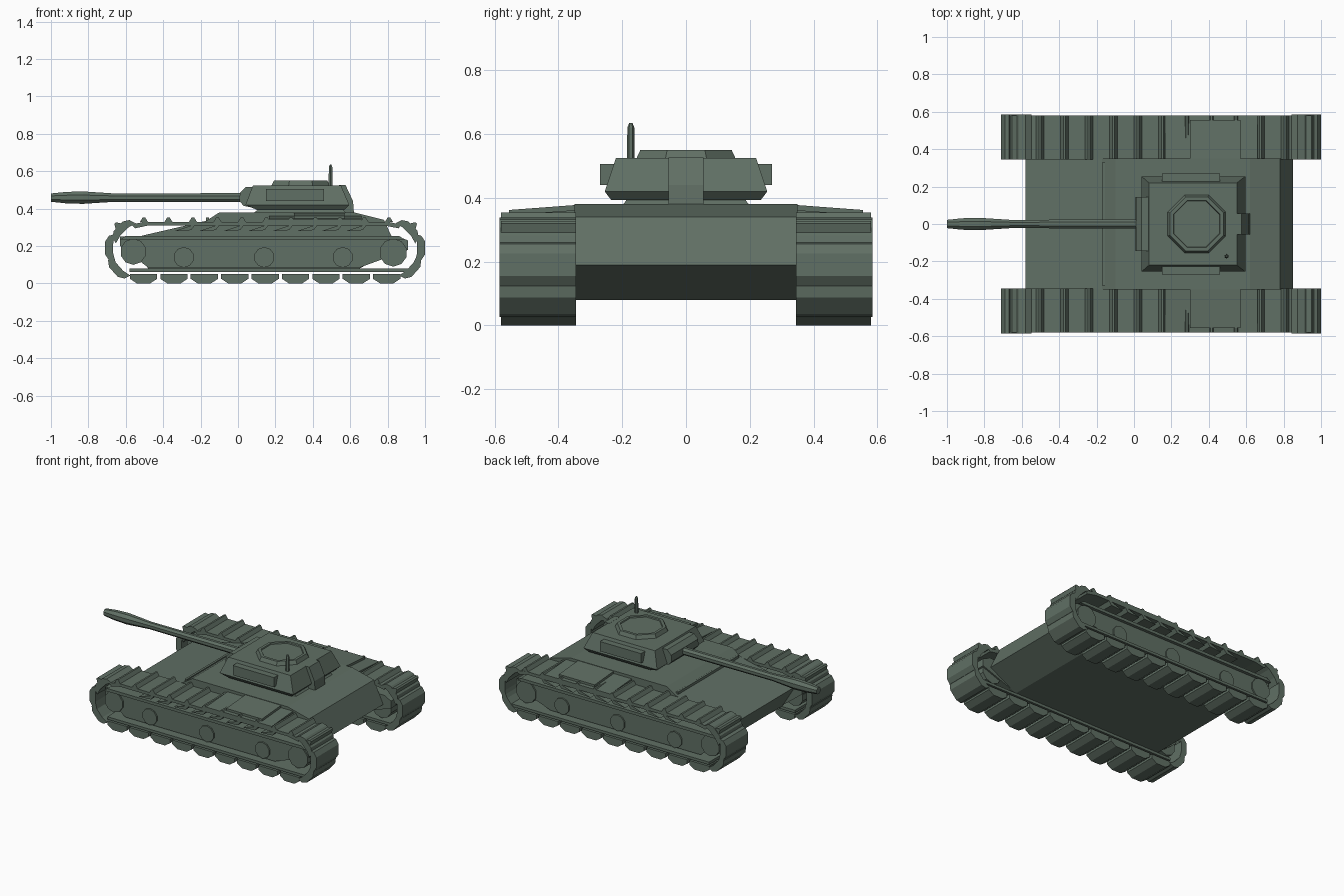
import bpy, bmesh, math
from mathutils import Vector

if "Cube" in bpy.data.objects:
    bpy.data.objects.remove(bpy.data.objects["Cube"])

green = bpy.data.materials.new("drab_green")
green.diffuse_color = (0.117, 0.160, 0.128, 1)
green.use_nodes = True
green.node_tree.nodes["Principled BSDF"].inputs["Base Color"].default_value = green.diffuse_color


def finish(name, bm):
    bmesh.ops.recalc_face_normals(bm, faces=bm.faces)
    me = bpy.data.meshes.new(name)
    bm.to_mesh(me)
    bm.free()
    me.materials.append(green)
    ob = bpy.data.objects.new(name, me)
    bpy.context.collection.objects.link(ob)
    return ob


def loft(bm, rings):
    """Closed solid through rings of equal point count."""
    vs = [[bm.verts.new(p) for p in r] for r in rings]
    n = len(vs[0])
    for a, b in zip(vs, vs[1:]):
        for i in range(n):
            bm.faces.new((a[i], a[(i + 1) % n], b[(i + 1) % n], b[i]))
    bm.faces.new(vs[0])
    bm.faces.new(vs[-1])


def prism(bm, profile, y0, y1):
    loft(bm, [[(x, y, z) for x, z in profile] for y in (y0, y1)])


def rect(x0, x1, y, z):
    return [(x0, -y, z), (x1, -y, z), (x1, y, z), (x0, y, z)]


def box(bm, x0, x1, y0, y1, z0, z1):
    prism(bm, [(x0, z0), (x1, z0), (x1, z1), (x0, z1)], y0, y1)


def disc(x, y, z, r, n, axis):
    out = []
    for i in range(n):
        a = 2 * math.pi * (i + 0.5) / n
        c, s = r * math.cos(a), r * math.sin(a)
        out.append({"x": (x, y + c, z + s), "y": (x + c, y, z + s),
                    "z": (x + c, y + s, z)}[axis])
    return out


def placed(profile, cx, cz, ang):
    """Turn a (along, outward) profile to a point on the track."""
    t = Vector((math.cos(ang), math.sin(ang)))
    n = Vector((-t.y, t.x))
    return [tuple(Vector((cx, cz)) + t * a + n * b) for a, b in profile]


# hull
bm = bmesh.new()
prism(bm, [(-0.48, 0.08), (0.65, 0.08), (0.85, 0.19), (0.78, 0.34), (0.62, 0.38),
           (-0.10, 0.38), (-0.17, 0.335), (-0.58, 0.24)], -0.35, 0.35)
finish("hull", bm)

# splash rail across the front plate
bm = bmesh.new()
box(bm, -0.17, -0.155, -0.33, 0.33, 0.33, 0.352)
finish("splash_rail", bm)

# turret body, ring, bustle and side bins
bm = bmesh.new()
loft(bm, [rect(0.10, 0.57, 0.235, 0.394), rect(0.04, 0.595, 0.255, 0.42),
          rect(0.08, 0.55, 0.22, 0.525)])
finish("turret", bm)
bm = bmesh.new()
loft(bm, [rect(0.08, 0.58, 0.20, 0.375), rect(0.11, 0.56, 0.185, 0.396)])
finish("turret_ring", bm)
bm = bmesh.new()
prism(bm, [(0.54, 0.375), (0.62, 0.375), (0.615, 0.44), (0.575, 0.526), (0.54, 0.526)],
      -0.055, 0.055)
finish("turret_rear_box", bm)
for s in (-1, 1):
    bm = bmesh.new()
    box(bm, 0.15, 0.46, s * 0.21, s * 0.27, 0.44, 0.506)
    finish("turret_side_bin", bm)

# mantlet
bm = bmesh.new()
prism(bm, [(0.03, 0.415), (0.08, 0.405), (0.08, 0.515), (0.04, 0.515), (0.01, 0.485),
           (0.008, 0.44)], -0.145, 0.11 + 0.035)
finish("mantlet", bm)

# gun barrel with swollen muzzle
bm = bmesh.new()
loft(bm, [disc(x, 0, 0.459, r, 8, "x") for x, r in
          ((-1, 0.024), (-0.92, 0.033), (-0.83, 0.036), (-0.66, 0.024), (0.03, 0.026))])
finish("gun_barrel", bm)

# cupola with recessed hatch
bm = bmesh.new()
cx = 0.335
loft(bm, [disc(cx, 0, z, r, 8, "z") for z, r in
          ((0.52, 0.17), (0.55, 0.155), (0.55, 0.135), (0.543, 0.132))])
finish("cupola", bm)

# antenna
bm = bmesh.new()
loft(bm, [disc(0.495, -0.173, z, r, 6, "z") for z, r in
          ((0.52, 0.012), (0.62, 0.011), (0.635, 0.005))])
finish("antenna", bm)

# pad profiles: ground pad, end pad, upper spike with hanging tail
ground = [(-0.073, 0.052), (-0.073, 0.025), (-0.035, 0), (0.035, 0), (0.073, 0.025), (0.073, 0.052)]
end_pad = [(-0.075, -0.02), (-0.065, 0.015), (-0.035, 0.035), (0.035, 0.035),
           (0.065, 0.015), (0.075, -0.02), (0.03, -0.008), (-0.03, -0.008)]
spike = [(-0.022, 0), (-0.006, 0.026), (0.006, 0.026), (0.022, 0)]
tail = [(-0.10, -0.05), (-0.01, -0.045), (0.01, -0.02), (-0.01, -0.02)]
ends = [(-0.615, 0.282, 0.80), (-0.675, 0.19, 1.57), (-0.64, 0.085, 2.30),
        (0.91, 0.282, -0.80), (0.965, 0.19, -1.57), (0.925, 0.085, -2.30)]

for s in (-1, 1):
    y0, y1 = s * 0.345, s * 0.58

    # track: bands, ground pads, end pads and upper spikes
    bm = bmesh.new()
    box(bm, -0.58, 0.91, y0, y1, 0.062, 0.08)
    prism(bm, [(-0.55, 0.295), (-0.48, 0.31), (0.78, 0.31), (0.86, 0.295),
               (0.87, 0.315), (0.80, 0.33), (-0.50, 0.33), (-0.57, 0.315)], y0, y1)
    for i in range(9):
        prism(bm, placed(ground, -0.505 + i * 0.1625, 0, 0), y0, y1)
    for x, z, a in ends:
        prism(bm, placed(end_pad, x, z, a), y0, s * 0.585)
        prism(bm, placed([(p, q + 0.033) for p, q in spike], x, z, a) if abs(a) < 1
              else placed(spike, x, z, a), y0, y1)
    for i in range(11):
        x = -0.503 + i * 0.131
        prism(bm, placed(spike, x, 0.328, 0), y0, y1)
        if 1 < i < 10:
            prism(bm, placed(tail, x, 0.33, 0), y0, y1)
    finish("track", bm)

    # suspension side frame
    bm = bmesh.new()
    prism(bm, [(-0.63, 0.25), (-0.63, 0.20), (-0.48, 0.085), (0.65, 0.085), (0.91, 0.18),
               (0.91, 0.23), (0.86, 0.25)], s * 0.35, s * 0.53)
    prism(bm, [(-0.63, 0.235), (0.89, 0.235), (0.86, 0.255), (-0.60, 0.255)],
          s * 0.35, s * 0.55)
    finish("side_frame", bm)

    # end wheels and road wheels
    bm = bmesh.new()
    for x, z, r in ((-0.56, 0.17, 0.07), (0.83, 0.165, 0.075), (-0.29, 0.14, 0.055),
                    (0.14, 0.14, 0.055), (0.56, 0.14, 0.055)):
        loft(bm, [disc(x, s * y, z, r, 10, "y") for y in (0.36, 0.54)])
    finish("wheels", bm)

    # fender sloping outward, with stowage box
    for name, x0, x1, yo, zi, zo, zb in (("fender", 0.165, 0.66, 0.58, 0.362, 0.345, 0.315),
                                         ("stowage_box", 0.30, 0.57, 0.555, 0.378, 0.362, 0.33)):
        bm = bmesh.new()
        loft(bm, [[(x, s * 0.34, zb), (x, s * yo, zb), (x, s * yo, zo), (x, s * 0.34, zi)]
                  for x in (x0, x1)])
        finish(name, bm)
